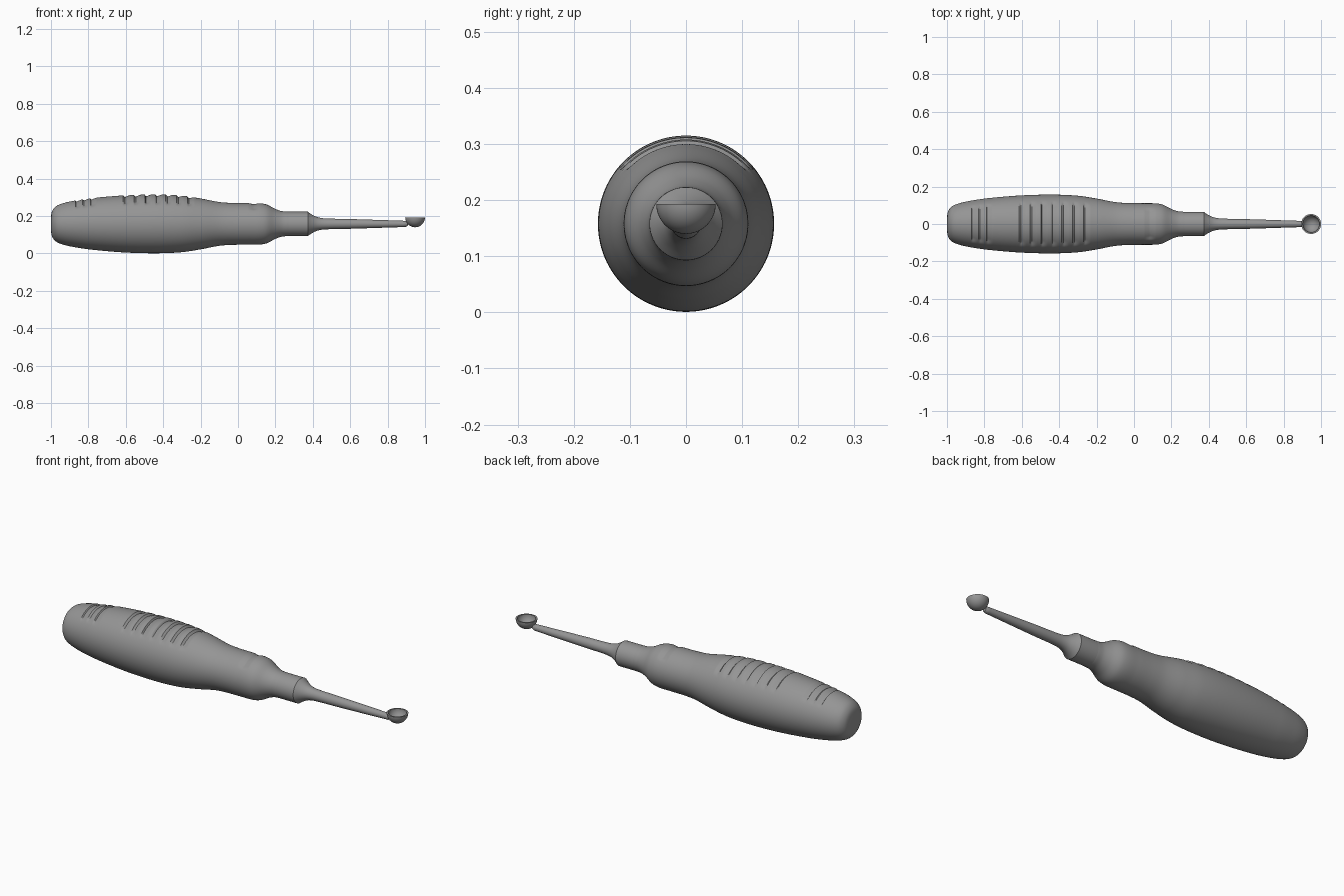
import bpy, bmesh, math
from mathutils import Vector

if "Cube" in bpy.data.objects:
    bpy.data.objects.remove(bpy.data.objects["Cube"])

AXIS_Z = 0.158

grey = bpy.data.materials.new("satin grey")
grey.diffuse_color = (0.3, 0.3, 0.3, 1)
grey.use_nodes = True
grey.node_tree.nodes["Principled BSDF"].inputs["Base Color"].default_value = grey.diffuse_color


def smooth_curve(pts, step):
    """Smooth curve through profile points, resampled at about the given step."""
    p = [Vector(q) for q in pts]
    t = [0.0]
    for a, b in zip(p, p[1:]):
        t.append(t[-1] + (b - a).length)
    n = len(p)
    m = [(p[min(i + 1, n - 1)] - p[max(i - 1, 0)]) /
         (t[min(i + 1, n - 1)] - t[max(i - 1, 0)]) for i in range(n)]
    out = []
    for i in range(n - 1):
        h = t[i + 1] - t[i]
        k = max(2, math.ceil(h / step))
        for j in range(k):
            s = j / k
            out.append(p[i] * (2*s**3 - 3*s*s + 1) + m[i] * h * (s**3 - 2*s*s + s)
                       + p[i + 1] * (3*s*s - 2*s**3) + m[i + 1] * h * (s**3 - s*s))
    return out + [p[-1]]


def lathe(name, profile, segs, place, dent=None):
    """Revolve (position, radius) pairs; place(position, radius, angle) gives the point."""
    bm = bmesh.new()
    rings = []
    for u, r in profile:
        if r < 1e-5:
            rings.append([bm.verts.new(place(u, 0, 0))])
            continue
        ring = []
        for i in range(segs):
            a = 2 * math.pi * i / segs
            rr = r - dent(u, a) if dent else r
            ring.append(bm.verts.new(place(u, rr, a)))
        rings.append(ring)
    for A, B in zip(rings, rings[1:]):
        for i in range(segs):
            j = (i + 1) % segs
            if len(A) == 1:
                bm.faces.new((A[0], B[i], B[j]))
            elif len(B) == 1:
                bm.faces.new((A[i], B[0], A[j]))
            else:
                bm.faces.new((A[i], B[i], B[j], A[j]))
    bmesh.ops.recalc_face_normals(bm, faces=bm.faces)
    me = bpy.data.meshes.new(name)
    bm.to_mesh(me)
    bm.free()
    me.materials.append(grey)
    ob = bpy.data.objects.new(name, me)
    bpy.context.collection.objects.link(ob)
    bpy.ops.object.select_all(action='DESELECT')
    bpy.context.view_layer.objects.active = ob
    ob.select_set(True)
    bpy.ops.object.shade_smooth_by_angle(angle=math.radians(35))
    return ob


def along_x(u, r, a):
    # angle zero points straight up
    return (u, r * math.sin(a), AXIS_Z + r * math.cos(a))


# Grip steps: abrupt drop on the tip side of each rib, then a gentle ramp back up
STEPS = [(-0.612 + 0.057 * i, 0.009) for i in range(7)] + \
        [(-0.87 + 0.04 * i, 0.007) for i in range(3)]


def grip(u, a):
    a = min(a, 2 * math.pi - a)
    mask = max(0.0, min(1.0, (math.radians(50) - a) / math.radians(10)))
    if mask == 0:
        return 0
    d = 0.0
    for x, depth in STEPS:
        s = u - x
        if 0 <= s < 0.034:
            d = max(d, depth * min(1, s / 0.005) * min(1, (0.034 - s) / 0.026))
    # shallow thumb dent near the neck
    d += 0.006 * max(0, 1 - abs(u - 0.085) / 0.03)
    return d * mask


# Handle
handle = smooth_curve([(-1, 0), (-1, 0.035), (-0.993, 0.07), (-0.972, 0.095),
                       (-0.93, 0.112), (-0.87, 0.125), (-0.78, 0.138), (-0.6, 0.153),
                       (-0.43, 0.157), (-0.3, 0.151), (-0.2, 0.136), (-0.1, 0.117),
                       (-0.03, 0.112), (0.06, 0.111), (0.12, 0.11), (0.155, 0.103),
                       (0.2, 0.08), (0.235, 0.068), (0.27, 0.065)], 0.005)
lathe("handle", handle, 112, along_x, grip)

# Ferrule with its bevelled front, flowing into the shaft
collar = [(0.26, 0.0), (0.26, 0.065), (0.373, 0.065)]
shaft = smooth_curve([(0.373, 0.065), (0.395, 0.05), (0.425, 0.036), (0.465, 0.0295),
                      (0.6, 0.026), (0.895, 0.0165)], 0.01)
lathe("ferrule_and_shaft", collar + shaft[1:] + [(0.906, 0.012), (0.91, 0)], 64, along_x)

# Hollow half-round scoop bowl
R, T, RIM = 0.053, 0.008, 0.193
quarter = [math.pi / 2 * i / 16 for i in range(17)]
bowl = [(RIM - R * math.cos(q), R * math.sin(q)) for q in quarter]
bowl += [(RIM - (R - T) * math.cos(q), (R - T) * math.sin(q)) for q in reversed(quarter)]
lathe("scoop_bowl", bowl, 64,
      lambda u, r, a: (0.947 + r * math.cos(a), r * math.sin(a), u))
